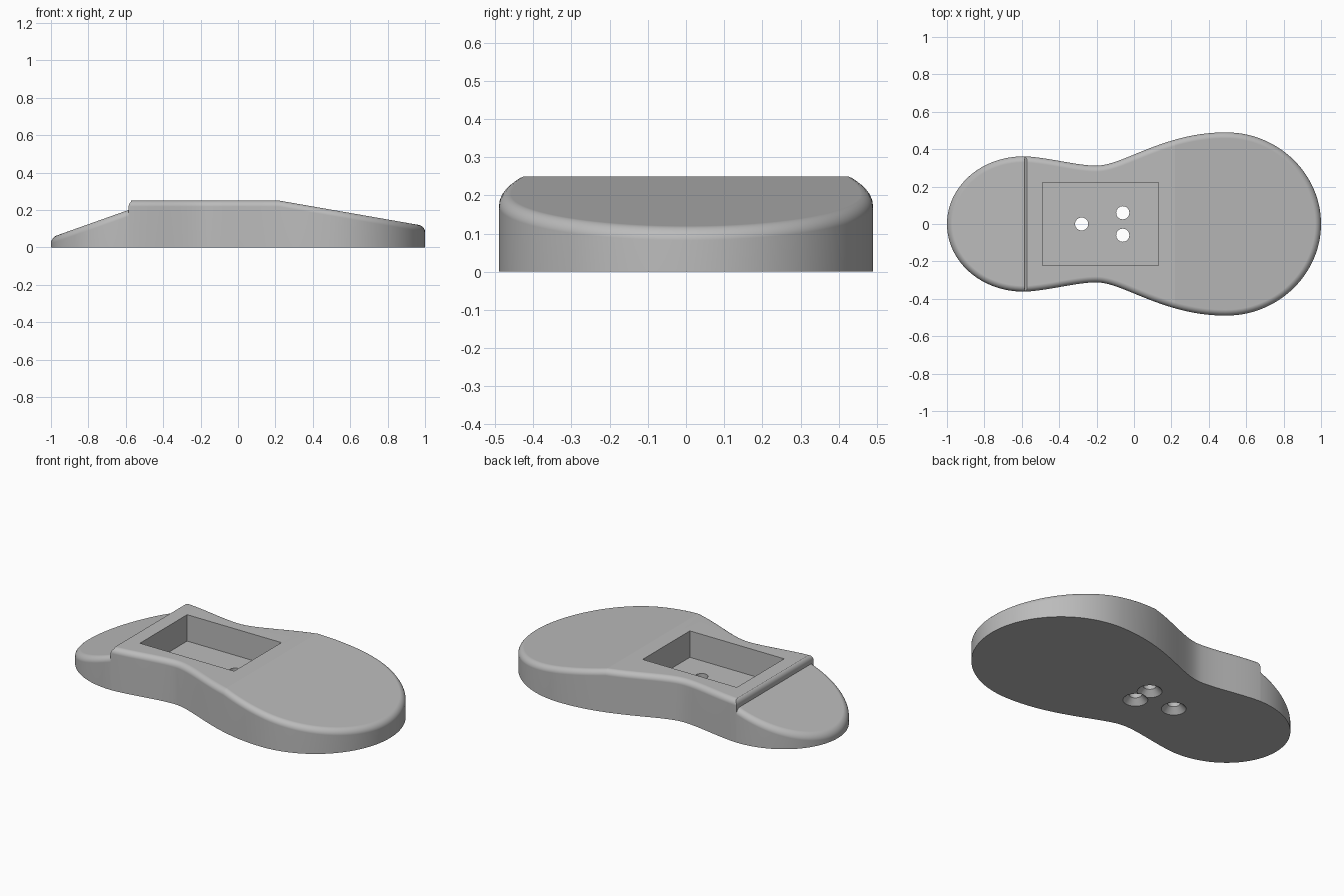
import bpy
import bmesh
from math import cos, sin, tau, radians
from mathutils import Vector
from mathutils.geometry import interpolate_bezier

STEP, CREST, TOP, RIM = -0.585, 0.22, 0.25, 0.032

cube = bpy.data.objects.get("Cube")
if cube:
    bpy.data.objects.remove(cube, do_unlink=True)

grey = bpy.data.materials.new("plain grey")
grey.use_nodes = True
colour = (0.5, 0.5, 0.5, 1)
grey.diffuse_color = colour
grey.node_tree.nodes["Principled BSDF"].inputs["Base Color"].default_value = colour


def half_outline(knots):
    """Points along a chain of cubic curves: knot, handle, handle, knot, ..."""
    pts = []
    for i in range(0, len(knots) - 1, 3):
        k = [Vector((x, y, 0)) for x, y in knots[i:i + 4]]
        seg = interpolate_bezier(k[0], k[1], k[2], k[3], 29)
        pts += seg if not pts else seg[1:]
    return pts


def make_object(name, bm):
    bmesh.ops.recalc_face_normals(bm, faces=bm.faces)
    mesh = bpy.data.meshes.new(name)
    bm.to_mesh(mesh)
    bm.free()
    mesh.materials.append(grey)
    obj = bpy.data.objects.new(name, mesh)
    bpy.context.collection.objects.link(obj)
    return obj


def at_step(item):
    return all(abs(v.co.x - STEP) < 1e-4 for v in item.verts)


def slab(name, outline, height, open_step):
    """Upright slab with a sloping top and a rounded top rim."""
    bm = bmesh.new()
    base = bm.faces.new([bm.verts.new(p) for p in outline])
    ext = bmesh.ops.extrude_face_region(bm, geom=[base], use_keep_orig=True)
    for v in ext["geom"]:
        if isinstance(v, bmesh.types.BMVert):
            v.co.z = 1
    bmesh.ops.bisect_plane(bm, geom=bm.verts[:] + bm.edges[:] + bm.faces[:],
                           plane_co=(CREST, 0, 0), plane_no=(1, 0, 0))
    for v in bm.verts:
        if v.co.z > 0.5:
            v.co.z = height(v.co.x)
    bmesh.ops.recalc_face_normals(bm, faces=bm.faces)
    bm.normal_update()
    rim = []
    for e in bm.edges:
        nz = sorted(f.normal.z for f in e.link_faces)
        if nz[-1] > 0.5 and abs(nz[0]) < 0.1 and not (open_step and at_step(e)):
            rim.append(e)
    bmesh.ops.bevel(bm, geom=rim, offset=RIM, offset_type='OFFSET',
                    segments=6, profile=0.5, affect='EDGES')
    if open_step:
        bmesh.ops.delete(bm, geom=[f for f in bm.faces if at_step(f)], context='FACES')
    return make_object(name, bm)


def subtract(obj, cutter):
    mod = obj.modifiers.new("cut", 'BOOLEAN')
    mod.operation, mod.solver, mod.object = 'DIFFERENCE', 'EXACT', cutter
    bpy.context.view_layer.objects.active = obj
    bpy.ops.object.modifier_apply(modifier=mod.name)
    bpy.data.objects.remove(cutter, do_unlink=True)


def countersink(x, y):
    """Cutter: a cone flaring out through the bottom, then a straight bore."""
    bm = bmesh.new()
    rings = [[bm.verts.new((x + r * cos(tau * i / 32), y + r * sin(tau * i / 32), z))
              for i in range(32)]
             for r, z in ((0.087, -0.02), (0.035, 0.033), (0.035, 0.14))]
    for a, b in zip(rings, rings[1:]):
        for i in range(32):
            j = (i + 1) % 32
            bm.faces.new((a[i], a[j], b[j], b[i]))
    bm.faces.new(rings[0])
    bm.faces.new(rings[-1])
    return make_object("hole_cutter", bm)


# Outline halves, mirrored across the long axis
toe_half = half_outline([(-1, 0), (-1, 0.19), (-0.83, 0.362), (STEP, 0.362)])
main_half = half_outline([(STEP, 0.362), (-0.45, 0.355), (-0.31, 0.312), (-0.2, 0.312),
                          (-0.06, 0.312), (0.16, 0.49), (0.49, 0.49),
                          (0.78, 0.49), (1, 0.26), (1, 0)])


def mirrored(half):
    return half + [Vector((p.x, -p.y, 0)) for p in reversed(half) if abs(p.y) > 1e-5]


toe = slab("low_end", mirrored(toe_half),
           lambda x: 0.2 + (x - STEP) * 0.355, True)
body = slab("main_body", mirrored(main_half),
            lambda x: TOP - max(0, x - CREST) * 0.174, False)

# Rectangular pocket in the flat top
bm = bmesh.new()
bmesh.ops.create_cube(bm, size=1)
for v in bm.verts:
    v.co = Vector((-0.18 + v.co.x * 0.62, v.co.y * 0.444, 0.093 if v.co.z < 0 else 0.4))
subtract(body, make_object("pocket_cutter", bm))

# Three countersunk screw holes
for spot in ((-0.28, 0), (-0.06, 0.06), (-0.06, -0.06)):
    subtract(body, countersink(*spot))

# Smooth sides and rim, crisp edges and crest
for obj in (toe, body):
    bpy.ops.object.select_all(action='DESELECT')
    obj.select_set(True)
    bpy.context.view_layer.objects.active = obj
    bpy.ops.object.shade_smooth_by_angle(angle=radians(30))
    verts = obj.data.vertices
    for e in obj.data.edges:
        if all(abs(verts[i].co.x - CREST) < 1e-3 and verts[i].co.z > TOP - 0.01
               for i in e.vertices):
            e.use_edge_sharp = True
    mod = obj.modifiers.new("even shading", 'WEIGHTED_NORMAL')
    mod.keep_sharp = True
